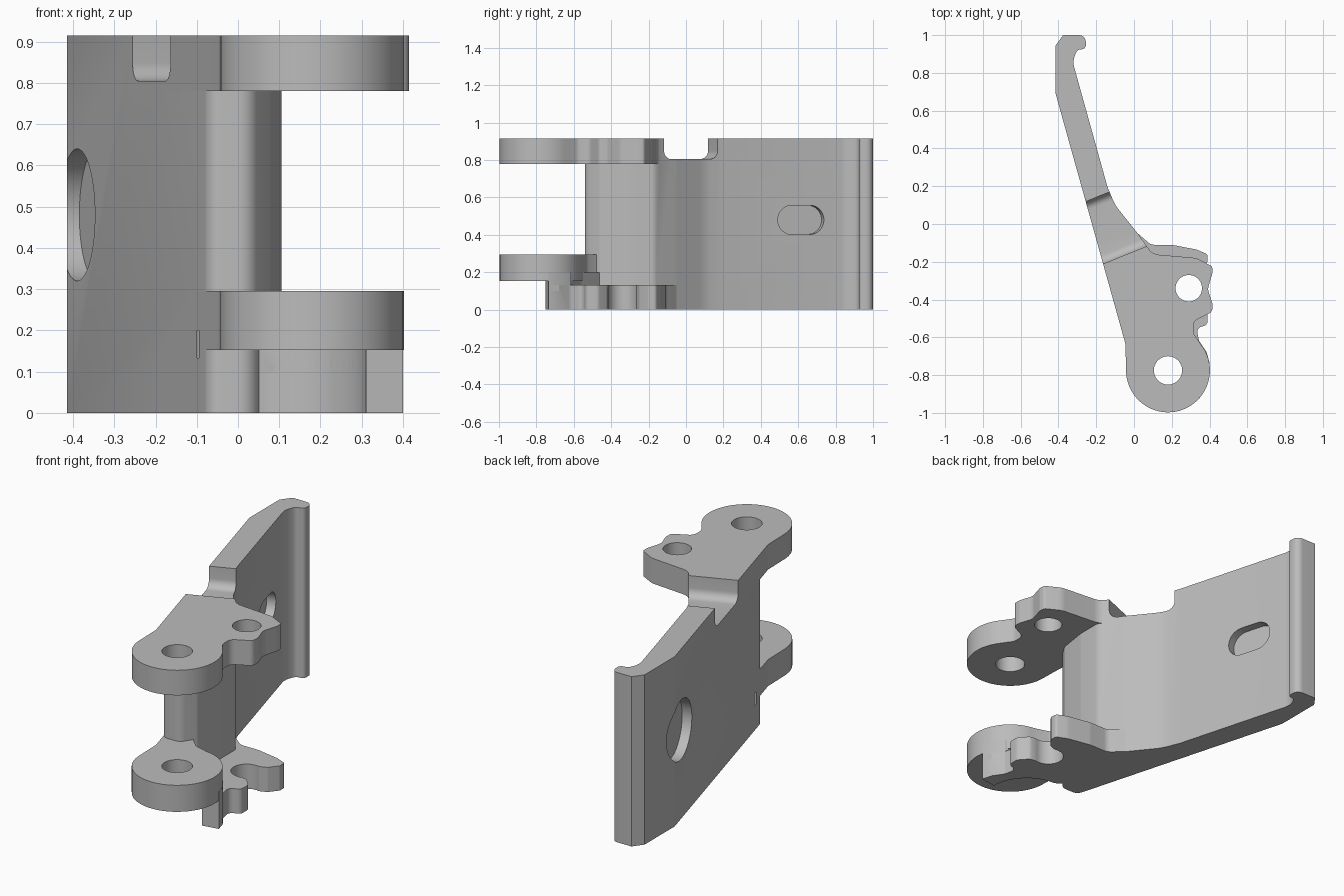
import bpy, bmesh
from math import pi, radians, cos, sin, atan2
from mathutils import Vector, Matrix

if "Cube" in bpy.data.objects:
    bpy.data.objects.remove(bpy.data.objects["Cube"])

grey = bpy.data.materials.new("plain_grey")
grey.use_nodes = True
COLOR = (0.5, 0.5, 0.5, 1)
grey.diffuse_color = COLOR
grey.node_tree.nodes["Principled BSDF"].inputs["Base Color"].default_value = COLOR

TOP = 0.915
PIVOT = (0.18, -0.775)
PIN = (0.29, -0.34)


def flank(y):
    """Point on the straight sloping side of the lever."""
    return (-0.415 + (0.69 - y) * 0.279, y)


def arc(center, r, a0, a1, n=40):
    return [(center[0] + r * cos(radians(a0 + (a1 - a0) * i / n)),
             center[1] + r * sin(radians(a0 + (a1 - a0) * i / n))) for i in range(n + 1)]


def rounded(points, n=7):
    """Replace every corner given as (x, y, radius) by an arc."""
    out = []
    for i, p in enumerate(points):
        c = Vector(p[:2])
        if len(p) == 2:
            out.append(c)
            continue
        a = Vector(points[i - 1][:2]) - c
        b = Vector(points[(i + 1) % len(points)][:2]) - c
        half = a.angle(b) / 2
        reach = min(p[2] / max(abs(sin(half) / cos(half)), 0.01), a.length * 0.49, b.length * 0.49)
        r = reach * sin(half) / cos(half)
        mid = c + (a.normalized() + b.normalized()).normalized() * (r / sin(half))
        s = c + a.normalized() * reach - mid
        e = c + b.normalized() * reach - mid
        sweep = (atan2(e.y, e.x) - atan2(s.y, s.x) + pi) % (2 * pi) - pi
        out += [mid + Matrix.Rotation(sweep * k / n, 2) @ s for k in range(n + 1)]
    return out


def prism(name, points, z0, z1):
    """Extrude a rounded outline from z0 to z1."""
    bm = bmesh.new()
    face = bm.faces.new([bm.verts.new((p[0], p[1], z0)) for p in rounded(points)])
    ext = bmesh.ops.extrude_face_region(bm, geom=[face])
    bmesh.ops.translate(bm, vec=(0, 0, z1 - z0),
                        verts=[g for g in ext["geom"] if isinstance(g, bmesh.types.BMVert)])
    bmesh.ops.remove_doubles(bm, verts=bm.verts, dist=1e-5)
    bmesh.ops.recalc_face_normals(bm, faces=bm.faces)
    mesh = bpy.data.meshes.new(name)
    bm.to_mesh(mesh)
    bm.free()
    mesh.materials.append(grey)
    obj = bpy.data.objects.new(name, mesh)
    bpy.context.collection.objects.link(obj)
    return obj


def combine(target, tool, operation):
    """Apply a boolean and discard the tool."""
    mod = target.modifiers.new("combine", "BOOLEAN")
    mod.operation, mod.solver, mod.object = operation, "EXACT", tool
    bpy.context.view_layer.objects.active = target
    bpy.ops.object.modifier_apply(modifier=mod.name)
    bpy.data.objects.remove(tool)


# Tall lever plate with hooked end and rounded column
lever = prism("lever", [
    flank(0.69), flank(-0.54) + (0.04,), (0.03, -0.54, 0.05), (0.08, -0.46, 0.03),
    (0.105, -0.3, 0.1), (0.105, -0.17, 0.05), (0.02, -0.05, 0.2), (-0.1, 0.1, 0.25),
    (-0.14, 0.195), (-0.325, 0.86, 0.1), (-0.30, 0.925, 0.05), (-0.255, 0.925, 0.035),
    (-0.255, 1, 0.045), (-0.375, 1), (-0.415, 0.945)], 0, TOP)

# Upper lug carrying the pivot and the pin hole
upper_lug = prism("upper_lug", [flank(-0.1), flank(-0.635) + (0.1,)]
    + arc(PIVOT, 0.222, 180, 397) + [
    (0.315, -0.58, 0.04), (0.315, -0.515, 0.04), (0.415, -0.465, 0.03), (0.415, -0.42, 0.03),
    (0.39, -0.345, 0.06), (0.415, -0.26, 0.03), (0.415, -0.225, 0.02), (0.33, -0.18, 0.1),
    (0.1, -0.16, 0.08), (0.04, -0.09), (0, -0.05)], 0.78, TOP)

# Lower lug: pivot disc with a short neck
lower_lug = prism("lower_lug", [flank(-0.42), flank(-0.635) + (0.1,)]
    + arc(PIVOT, 0.222, 180, 445) + [(0.12, -0.53, 0.04), (0.07, -0.48), (0.03, -0.42)], 0.152, 0.295)

# Open claw below the lower lug
claw = prism("claw", [flank(-0.1), flank(-0.46), (0.04, -0.5, 0.05), (0.09, -0.53)]
    + arc((0.09, -0.75), 0.22, 85, 0, 16) + [
    (0.40, -0.735), (0.385, -0.68), (0.345, -0.62, 0.04), (0.33, -0.55, 0.03),
    (0.39, -0.535, 0.03), (0.39, -0.47, 0.03), (0.345, -0.42, 0.03)]
    + arc(PIN, 0.078, 285, 75, 24) + [
    (0.35, -0.25, 0.02), (0.39, -0.2, 0.02), (0.39, -0.16, 0.02), (0.33, -0.135, 0.1),
    (0.2, -0.11, 0.1), (0.09, -0.11, 0.05), (0.02, -0.05), (-0.05, 0)], 0, 0.133)

# Tail web joining the claw to the lower lug
web = prism("web", [flank(-0.44), flank(-0.46), (0.04, -0.5, 0.05), (0.09, -0.53)]
    + arc((0.09, -0.75), 0.22, 85, 0, 16)
    + [(0.40, -0.735), (0.385, -0.68), (0.345, -0.62), (0.2, -0.56), (0.05, -0.44)], 0.1, 0.2)

for part in (upper_lug, lower_lug, claw, web):
    combine(lever, part, "UNION")

# Holes: pivot through everything, pin through the upper lug
for name, center, r, z0 in (("pivot_hole", PIVOT, 0.075, -0.1), ("pin_hole", PIN, 0.07, 0.6)):
    combine(lever, prism(name, arc(center, r, 0, 351, 39), z0, 1.1), "DIFFERENCE")

# Round-bottomed notch in the top edge, running across the plate
notch = prism("notch", [(-0.17, 0.4), (-0.17, 0, 0.045), (0.17, 0, 0.045), (0.17, 0.4)], -0.3, 0.3)
across = Vector((cos(radians(22)), sin(radians(22)), 0))
along = Vector((-across.y, across.x, 0))
frame = Matrix((along, (0, 0, 1), across)).transposed().to_4x4()
notch.matrix_world = Matrix.Translation((-0.12, -0.01, 0.805)) @ frame
combine(lever, notch, "DIFFERENCE")

# Shallow round pocket on one side and a slot pocket on the other
slope = atan2(0.279, 1)
normal = Vector((cos(slope), sin(slope), 0))
run = Vector((-normal.y, normal.x, 0))
frame = Matrix((run, (0, 0, 1), normal)).transposed().to_4x4()
pocket = prism("round_pocket", arc((0, 0), 0.16, 0, 354, 59), -0.3, 0.05)
pocket.matrix_world = Matrix.Translation(flank(0.6) + (0.48,)) @ frame
combine(lever, pocket, "DIFFERENCE")
slot = prism("slot_pocket", arc((0.05, 0), 0.078, -90, 90, 16) + arc((-0.05, 0), 0.078, 90, 270, 16), 0, 0.3)
slot.matrix_world = Matrix.Translation(Vector((-0.254, 0.615, 0.48)) - normal * 0.05) @ frame
combine(lever, slot, "DIFFERENCE")

bpy.ops.object.select_all(action="DESELECT")
lever.select_set(True)
bpy.context.view_layer.objects.active = lever
bpy.ops.object.shade_smooth_by_angle(angle=radians(30))
